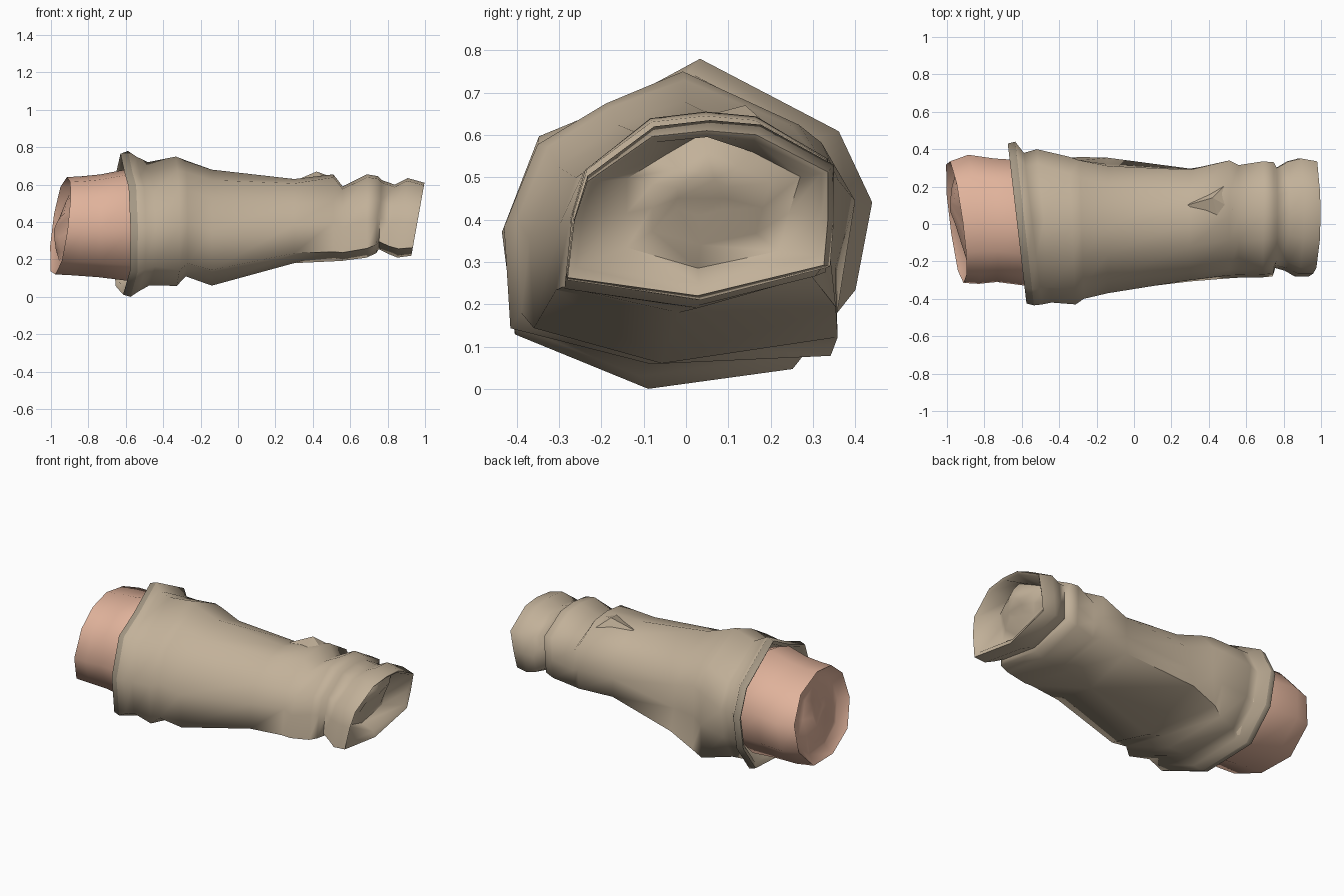
import bpy, bmesh, math

if "Cube" in bpy.data.objects:
    bpy.data.objects.remove(bpy.data.objects["Cube"])


def material(name, rgb):
    m = bpy.data.materials.new(name)
    m.diffuse_color = (*rgb, 1)
    m.use_nodes = True
    m.node_tree.nodes["Principled BSDF"].inputs["Base Color"].default_value = m.diffuse_color
    return m


CLOTH = material("beige cloth", (0.54, 0.44, 0.32))
EDGE = material("cloth edge", (0.37, 0.31, 0.23))
SKIN = material("skin", (0.75, 0.45, 0.33))

# Unit cross-sections (y, z): wide hem, flared fold, body, squarer wrist,
# rounded wrist plug, arm
HEM = [(.07, 1), (.82, .56), (1, .13), (.91, -.4), (.57, -.88),
       (-.21, -1), (-.93, -.67), (-1, -.05), (-.8, .53), (-.39, .72)]
FOLD = [(.07, 1), (.75, .66), (1, .3), (1, -.3), (1.05, -.93),
        (-.1, -.97), (-.97, -.75), (-1, -.05), (-.8, .5), (-.39, .8)]
BODY = [(.07, 1), (.7, .72), (1, .3), (1.03, -.15), (1.13, -.57),
        (-.08, -1), (-.97, -.73), (-1, -.05), (-.8, .5), (-.39, .82)]
WRIST = [(.07, 1), (.45, .95), (1, .5), (1, -.1), (.97, -.63),
         (0, -1), (-1, -.78), (-.95, -.1), (-.85, .38), (-.35, .93)]
PLUG = [(-.07, 1), (.45, .69), (1, .33), (.87, -.2), (.75, -.75),
        (-.18, -1), (-1, -.7), (-1, -.2), (-1, .3), (-.55, .65)]
ARM = [(0, 1), (.65, .8), (1, .25), (.95, -.4), (.5, -.93),
       (-.2, -1), (-.8, -.72), (-1, -.1), (-.85, .55), (-.5, .9)]
KEYS = [(-.53, HEM), (-.28, FOLD), (-.14, BODY), (.5, WRIST)]


def clamp(t):
    return max(0.0, min(1.0, t))


def sleeve_section(x):
    """Blend between the key cross-sections along the sleeve."""
    for (xa, a), (xb, b) in zip(KEYS, KEYS[1:]):
        if x <= xb or b is WRIST:
            t = clamp((x - xa) / (xb - xa))
            return [(p[0] + (q[0] - p[0]) * t, p[1] + (q[1] - p[1]) * t)
                    for p, q in zip(a, b)]


def sleeve_tilt(x):
    return -.05 * clamp((-.2 - x) / .35), .035 * clamp((x - .72) / .2)


def arm_tilt(x):
    k = clamp((-.7 - x) / .2)
    return -.042 * k, .035 * k


def make_object(name, bm, mats, angle):
    bmesh.ops.recalc_face_normals(bm, faces=bm.faces)
    me = bpy.data.meshes.new(name)
    bm.to_mesh(me)
    bm.free()
    for m in mats:
        me.materials.append(m)
    ob = bpy.data.objects.new(name, me)
    bpy.context.collection.objects.link(ob)
    bpy.ops.object.select_all(action='DESELECT')
    ob.select_set(True)
    bpy.context.view_layer.objects.active = ob
    bpy.ops.object.shade_smooth_by_angle(angle=math.radians(angle))


def loft(name, rows, section, tilt, mats, angle, edge_band=None, plug_from=99):
    """Skin rings given as (x, y min, y max, z min, z max), capped both ends."""
    bm = bmesh.new()
    rings = []
    for k, (x, y0, y1, z0, z1) in enumerate(rows):
        ty, tz = tilt(x)
        profile = PLUG if k >= plug_from else section(x)
        rings.append([bm.verts.new((x + ty * u + tz * v,
                                    (y0 + y1) / 2 + u * (y1 - y0) / 2,
                                    (z0 + z1) / 2 + v * (z1 - z0) / 2))
                      for u, v in profile])
    for k, (a, b) in enumerate(zip(rings, rings[1:])):
        n = len(a)
        for i in range(n):
            f = bm.faces.new((a[i], a[(i + 1) % n], b[(i + 1) % n], b[i]))
            f.material_index = int(k == edge_band)
    bm.faces.new(rings[0])
    bm.faces.new(rings[-1])
    make_object(name, bm, mats, angle)


# Sleeve: inside of hem, hem edge, folds, body, wrist, domed plug in the opening
loft("sleeve", [
    (-.46, -.34, .35, .08, .69),
    (-.61, -.40, .40, .04, .74),
    (-.625, -.425, .43, .012, .765),
    (-.585, -.435, .44, .0, .78),
    (-.54, -.43, .38, .03, .75),
    (-.48, -.42, .40, .06, .72),
    (-.33, -.43, .36, .05, .75),
    (-.28, -.40, .34, .10, .73),
    (-.14, -.37, .31, .06, .68),
    (.30, -.31, .29, .18, .63),
    (.51, -.29, .34, .19, .655),
    (.56, -.287, .315, .193, .59),
    (.69, -.285, .335, .21, .655),
    (.745, -.28, .33, .235, .645),
    (.76, -.235, .30, .255, .625),
    (.82, -.25, .335, .23, .60),
    (.88, -.28, .35, .21, .635),
    (.962, -.28, .335, .22, .61),
    (.95, -.26, .32, .25, .595),
    (.86, -.14, .27, .285, .61),
    (.895, -.08, .20, .34, .56),
    (.91, -.02, .10, .41, .51),
], sleeve_section, sleeve_tilt, [CLOTH, EDGE], 80, edge_band=2, plug_from=19)

# Arm with a shallow domed hollow at the cut end
loft("arm", [
    (-.93, -.08, .12, .32, .46),
    (-.92, -.18, .21, .24, .54),
    (-.90, -.26, .28, .17, .595),
    (-.95, -.315, .335, .12, .64),
    (-.86, -.32, .37, .115, .645),
    (-.74, -.31, .35, .105, .655),
    (-.58, -.33, .34, .085, .685),
    (-.47, -.28, .29, .13, .64),
], lambda x: ARM, arm_tilt, [SKIN], 80)

# Small pointed crease of cloth on top of the wrist
bm = bmesh.new()
base = [bm.verts.new(p) for p in
        [(.28, .10, .61), (.47, -.05, .62), (.53, .08, .63), (.50, .22, .60)]]
peak = bm.verts.new((.42, .14, .67))
bm.faces.new(base)
for i in range(4):
    bm.faces.new((base[i], base[(i + 1) % 4], peak))
make_object("wrist_crease", bm, [CLOTH], 30)
